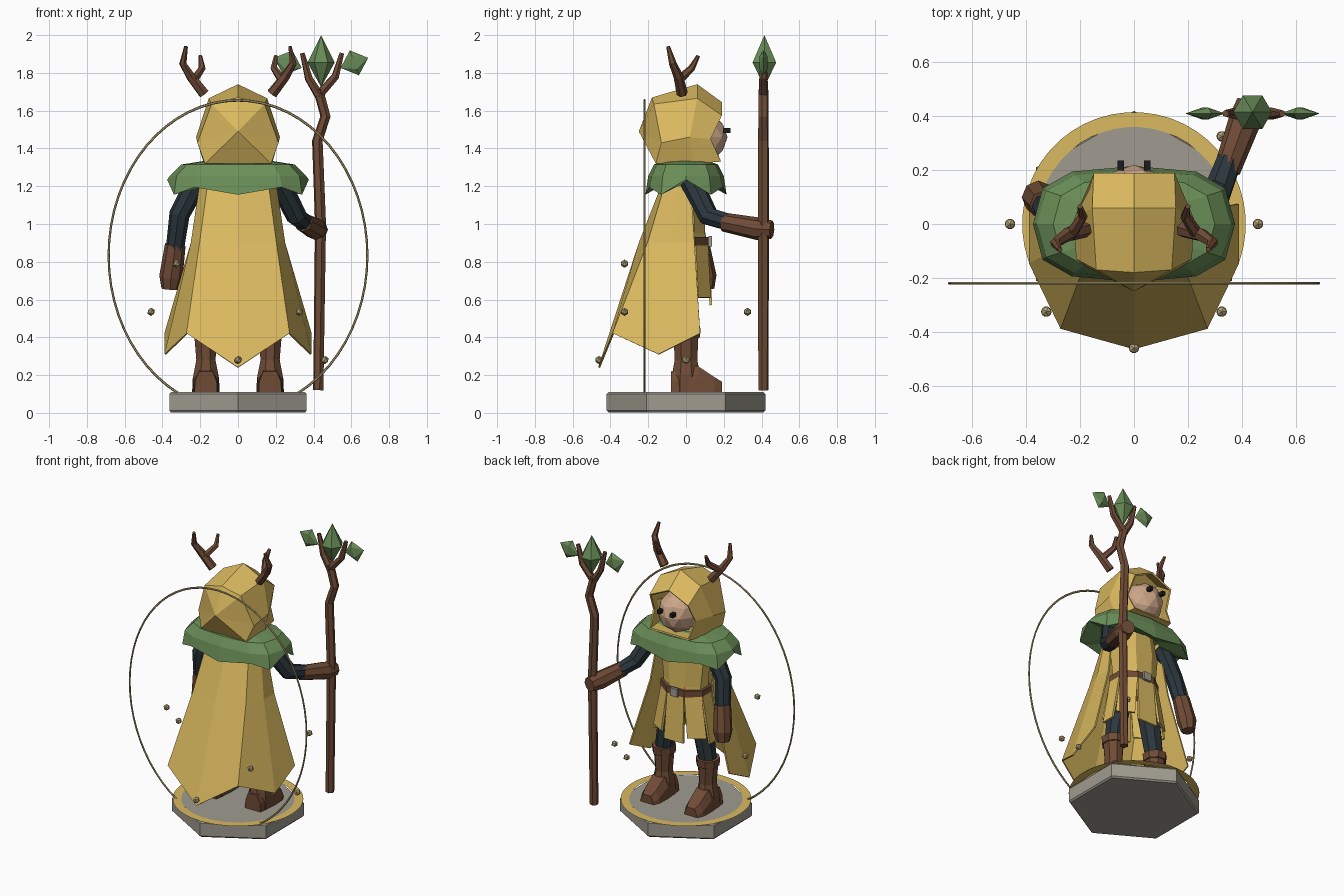
import bpy, bmesh
from math import sin, cos, pi, radians, copysign
from mathutils import Vector, Matrix

if "Cube" in bpy.data.objects:
    bpy.data.objects.remove(bpy.data.objects["Cube"])


def material(name, rgb):
    m = bpy.data.materials.new(name)
    m.use_nodes = True
    m.diffuse_color = (*rgb, 1)
    bsdf = m.node_tree.nodes["Principled BSDF"]
    bsdf.inputs["Base Color"].default_value = (*rgb, 1)
    bsdf.inputs["Roughness"].default_value = 0.8
    return m


GOLD = material("gold cloth", (0.71, 0.49, 0.115))
GREEN = material("mantle green", (0.15, 0.28, 0.1))
LEAF = material("leaf green", (0.14, 0.26, 0.095))
BROWN = material("brown leather and wood", (0.16, 0.07, 0.036))
DARK = material("dark cloth", (0.024, 0.037, 0.046))
SKIN = material("skin", (0.6, 0.38, 0.25))
STONE = material("grey stone", (0.35, 0.33, 0.28))
BRASS = material("pale brass", (0.45, 0.37, 0.18))
BLACK = material("eye black", (0.012, 0.012, 0.014))


def finish(name, bm, mat, closed=True):
    if closed:
        bmesh.ops.recalc_face_normals(bm, faces=bm.faces)
    me = bpy.data.meshes.new(name)
    bm.to_mesh(me)
    bm.free()
    me.materials.append(mat)
    ob = bpy.data.objects.new(name, me)
    bpy.context.collection.objects.link(ob)
    return ob


def loft(name, rings, mat, loop=True, caps=True):
    """Skin a list of equal-length point rings."""
    bm = bmesh.new()
    rows = [[bm.verts.new(p) for p in r] for r in rings]
    n = len(rows[0])
    for a, b in zip(rows, rows[1:]):
        for i in range(n if loop else n - 1):
            j = (i + 1) % n
            bm.faces.new((a[i], a[j], b[j], b[i]))
    if caps:
        bm.faces.new(rows[0])
        bm.faces.new(rows[-1])
    return finish(name, bm, mat)


def tube(name, path, radii, mat, sides=6):
    """Tapered faceted limb along a path."""
    pts = [Vector(p) for p in path]
    rings, prev, side = [], None, None
    for i, p in enumerate(pts):
        d = (pts[min(i + 1, len(pts) - 1)] - pts[max(i - 1, 0)]).normalized()
        if prev is None:
            side = d.orthogonal().normalized()
        else:
            side = prev.rotation_difference(d) @ side
        up, prev = d.cross(side), d
        rings.append([p + radii[i] * (side * cos(2 * pi * k / sides) + up * sin(2 * pi * k / sides))
                      for k in range(sides)])
    return loft(name, rings, mat)


def oval(rx, ry, z, n=8, cx=0, cy=0, turn=0.5):
    return [(cx + rx * cos(2 * pi * (k + turn) / n), cy + ry * sin(2 * pi * (k + turn) / n), z)
            for k in range(n)]


def box(name, centre, size, mat):
    bm = bmesh.new()
    bmesh.ops.create_cube(bm, size=1, matrix=Matrix.Translation(centre) @ Matrix.Diagonal((*size, 1)))
    return finish(name, bm, mat)


def flip(path, s):
    return [(x * s, y, z) for x, y, z in path]


# Hexagonal plinth with softened rims, and the flat halo on it
loft("plinth", [oval(r, r, z, 6) for r, z in ((0.41, 0.002), (0.42, 0.012), (0.42, 0.1), (0.41, 0.11))], STONE)
for ob in (bpy.data.objects["plinth"],):
    ob.rotation_euler.z = 0
loft("ground_halo", [oval(r, r, 0.114, 48) for r in (0.36, 0.415)], GOLD, caps=False)

# Tall wire hoop
bpy.ops.mesh.primitive_torus_add(major_segments=64, minor_segments=6, major_radius=0.685, minor_radius=0.006,
                                 location=(0, -0.22, 0.833), rotation=(radians(90), 0, 0))
hoop = bpy.context.object
hoop.name = "wire_hoop"
hoop.scale = (1, 1.2, 1)
hoop.data.materials.append(BRASS)

# Floating beads, stepping through three heights
for k in (0, 1, 4, 5, 6, 7):
    bm = bmesh.new()
    spot = (0.46 * cos(k * pi / 4), 0.46 * sin(k * pi / 4), 0.28 + 0.255 * (k % 3))
    bmesh.ops.create_icosphere(bm, subdivisions=1, radius=0.022, matrix=Matrix.Translation(spot))
    finish(f"bead_{k}", bm, BRASS)

# Boots and legs
for s, tag in ((1, "left"), (-1, "right")):
    x = 0.17 * s
    loft(f"{tag}_boot_shaft", [oval(0.073, 0.08, 0.11, 8, x), oval(0.072, 0.08, 0.2, 8, x),
                               oval(0.055, 0.065, 0.28, 8, x), oval(0.068, 0.072, 0.43, 8, x)], BROWN)
    loft(f"{tag}_boot_cuff", [oval(0.074, 0.08, 0.4, 8, x), oval(0.078, 0.084, 0.45, 8, x)], BROWN)
    foot = [[(x + a * w, y, z) for a, z in ((-1, 0.11), (1, 0.11), (0.95, h * 0.75), (0.6, h), (-0.6, h), (-0.95, h * 0.75))]
            for y, w, h in ((-0.08, 0.06, 0.22), (0.06, 0.073, 0.25), (0.15, 0.07, 0.19), (0.19, 0.05, 0.165))]
    loft(f"{tag}_boot_foot", foot, BROWN)
    loft(f"{tag}_leg", [oval(0.06, 0.06, 0.42, 8, x), oval(0.075, 0.075, 0.72, 8, x * 0.7)], DARK)

# Tunic, belt and split skirt
loft("tunic", [oval(0.16, 0.115, 0.86), oval(0.155, 0.11, 0.95), oval(0.175, 0.105, 1.12),
               oval(0.14, 0.09, 1.28)], GOLD)
loft("belt", [oval(0.175, 0.13, 0.885), oval(0.175, 0.13, 0.93)], BROWN)
box("belt_buckle", (0, 0.128, 0.908), (0.055, 0.02, 0.055), STONE)
for k in range(8):
    mid, half = 2 * pi * (k + 0.5) / 8 + pi / 8, pi / 8
    low = 0.57 if k % 2 else 0.61
    panel = [[(rx * cos(mid + t * half), ry * sin(mid + t * half), z) for t in (-w, w)]
             for rx, ry, z, w in ((0.165, 0.12, 0.9, 1), (0.225, 0.14, low, 0.86))]
    ob = loft(f"skirt_panel_{k}", panel, GOLD, loop=False, caps=False)
    mod = ob.modifiers.new("cloth", "SOLIDIFY")
    mod.thickness, mod.offset = 0.014, 0

# Cape with pointed hem
half_rows = [[(0.0, -0.1, 1.27), (0.15, -0.09, 1.27), (0.19, -0.03, 1.27), (0.19, 0.02, 1.27)],
             [(0.0, -0.245, 0.9), (0.2, -0.2, 0.9), (0.245, -0.07, 0.9), (0.245, 0.045, 0.9)],
             [(0.0, -0.46, 0.24), (0.27, -0.385, 0.42), (0.385, -0.145, 0.31), (0.385, 0.075, 0.42)]]
cape = loft("cape", [flip(r[:0:-1], -1) + r for r in half_rows], GOLD, loop=False, caps=False)
mod = cape.modifiers.new("cloth", "SOLIDIFY")
mod.thickness, mod.offset = 0.01, 0


# Mantle with zigzag hem on a squared-off oval
def mantle_ring(rx, ry, z, dip=0.0):
    ring = []
    for k in range(12):
        c, s = cos(k * pi / 6), sin(k * pi / 6)
        ring.append((copysign(abs(c) ** 0.7, c) * rx, copysign(abs(s) ** 0.7, s) * ry, z - dip * (k % 2)))
    return ring


hem = [(x, y, 1.235 - 0.03 * (1 - abs(x) / 0.375) if k % 2 == 0 and k % 6 == 0 else
        (1.155 if k % 6 in (1, 3, 5) else 1.195)) for k, (x, y, z) in enumerate(mantle_ring(0.375, 0.215, 0))]
loft("mantle", [mantle_ring(0.14, 0.1, 1.34), mantle_ring(0.3, 0.17, 1.315), mantle_ring(0.36, 0.2, 1.255),
                hem, mantle_ring(0.17, 0.11, 1.22)], GREEN, caps=False)

# Arms: sleeves and flared bracers
shoulder = (0.21, 0.02, 1.24)
right_sleeve = [shoulder, (0.31, 0.03, 1.05), (0.335, 0.07, 0.86)]
tube("right_sleeve", flip(right_sleeve, -1), (0.06, 0.055, 0.048), DARK, 8)
tube("right_bracer", [(-0.332, 0.07, 0.89), (-0.355, 0.1, 0.72), (-0.36, 0.105, 0.655)], (0.055, 0.062, 0.045), BROWN, 8)
tube("left_sleeve", [shoulder, (0.31, 0.12, 1.04), (0.355, 0.24, 1.005)], (0.06, 0.055, 0.048), DARK, 8)
tube("left_bracer", [(0.345, 0.2, 1.01), (0.41, 0.38, 0.975), (0.43, 0.455, 0.97)], (0.05, 0.06, 0.048), BROWN, 8)

# Staff with forked top
Y = 0.41
tube("staff", [(0.425, Y, 0.12), (0.437, Y, 1.0), (0.42, Y, 1.44), (0.463, Y, 1.57), (0.425, Y, 1.71)],
     (0.028, 0.03, 0.029, 0.028, 0.027), BROWN)
tube("staff_fork_inner", [(0.43, Y, 1.68), (0.375, Y, 1.77), (0.34, Y, 1.905)], (0.026, 0.022, 0.013), BROWN)
tube("staff_fork_outer", [(0.425, Y, 1.68), (0.515, Y, 1.78), (0.55, Y, 1.905)], (0.026, 0.022, 0.013), BROWN)


def crystal(name, centre, radius, up, down, tilt=0, flat=1):
    bm = bmesh.new()
    ring = [bm.verts.new((radius * cos(k * pi / 3), radius * flat * sin(k * pi / 3), 0)) for k in range(6)]
    for tip in (bm.verts.new((0, 0, up)), bm.verts.new((0, 0, -down))):
        for k in range(6):
            bm.faces.new((ring[k], ring[(k + 1) % 6], tip))
    bm.transform(Matrix.Translation(centre) @ Matrix.Rotation(tilt, 4, "Y"))
    return finish(name, bm, LEAF)


crystal("staff_crystal", (0.44, 0.415, 1.855), 0.072, 0.145, 0.13)
for s in (1, -1):
    crystal("outer_leaf" if s > 0 else "inner_leaf", (0.44 + 0.176 * s, Y, 1.853), 0.07, 0.078, 0.078,
            radians(70) * s, 0.36)

# Head and eyes
bm = bmesh.new()
bmesh.ops.create_icosphere(bm, subdivisions=2, radius=1,
                           matrix=Matrix.Translation((0, 0.07, 1.46)) @ Matrix.Diagonal((0.135, 0.15, 0.14, 1)))
finish("head", bm, SKIN)
for s in (1, -1):
    box(f"{'left' if s > 0 else 'right'}_eye", (0.05 * s, 0.217, 1.495), (0.024, 0.036, 0.026), BLACK)


# Faceted hood, open at the face
def hood_ring(top, shoulder_pt, side, low):
    right = [shoulder_pt, side, low]
    return [top] + right + flip(right[::-1], -1)


hood = [hood_ring((0, 0.19, 1.645), (0.15, 0.19, 1.575), (0.165, 0.13, 1.45), (0.15, 0.185, 1.33)),
        hood_ring((0, 0.06, 1.74), (0.155, 0.06, 1.665), (0.222, 0.02, 1.46), (0.18, 0.04, 1.32)),
        hood_ring((0, -0.18, 1.67), (0.14, -0.17, 1.635), (0.215, -0.13, 1.43), (0.175, -0.16, 1.32)),
        [(0, -0.25, 1.49)] * 7]
ob = loft("hood", hood, GOLD, caps=False)
bm = bmesh.new()
bm.from_mesh(ob.data)
bmesh.ops.remove_doubles(bm, verts=bm.verts, dist=0.001)
bmesh.ops.recalc_face_normals(bm, faces=bm.faces)
bm.to_mesh(ob.data)
bm.free()
ob.modifiers.new("cloth", "SOLIDIFY").thickness = 0.012

# Antlers
beam = [(0.18, -0.02, 1.69), (0.25, -0.04, 1.78), (0.292, -0.07, 1.85), (0.275, -0.095, 1.94)]
tine = [(0.235, -0.04, 1.76), (0.19, 0.03, 1.825), (0.2, 0.065, 1.89)]
for s, tag in ((1, "left"), (-1, "right")):
    tube(f"{tag}_antler_beam", flip(beam, s), (0.03, 0.026, 0.02, 0.01), BROWN)
    tube(f"{tag}_antler_tine", flip(tine, s), (0.024, 0.019, 0.01), BROWN)
